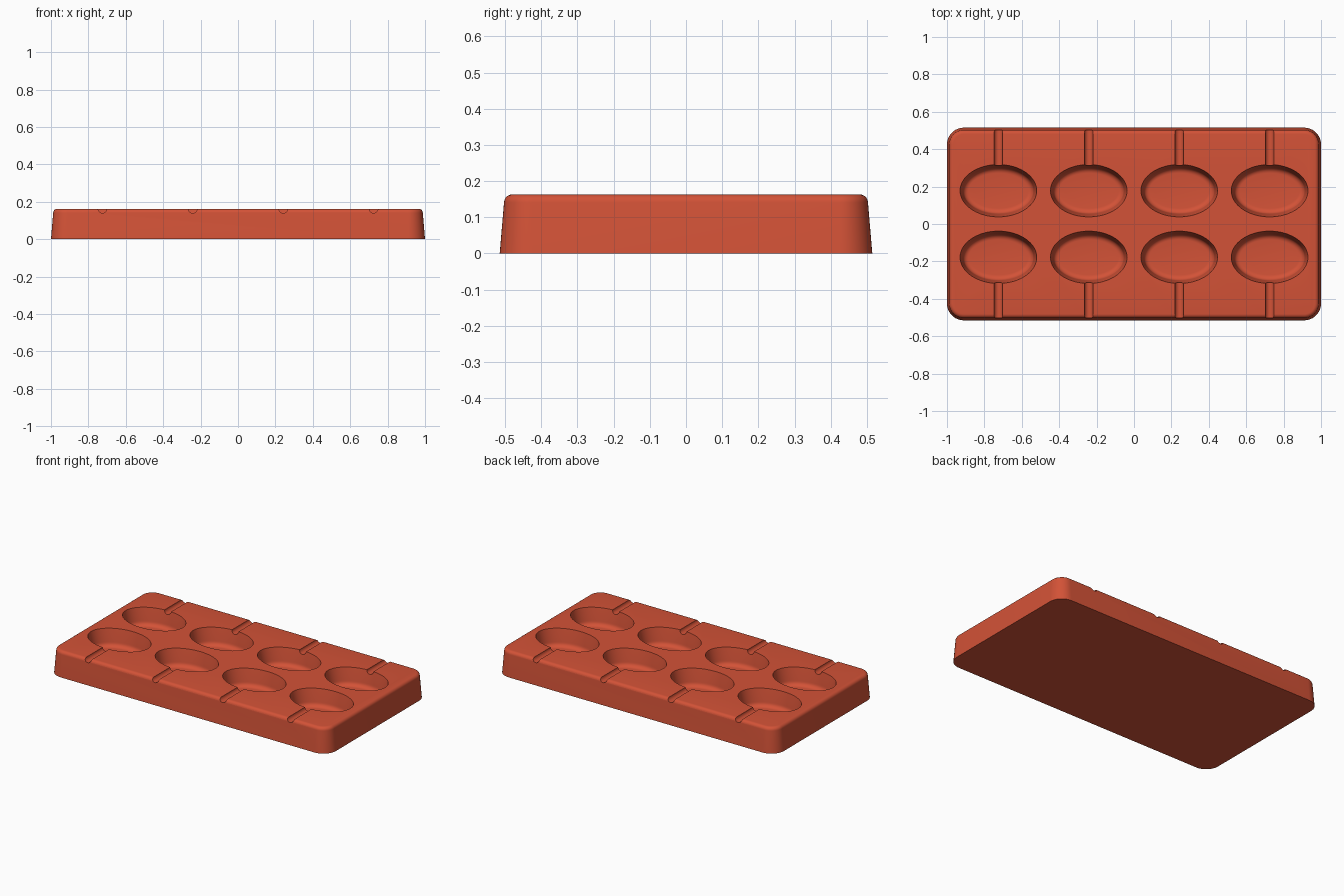
import bpy
import bmesh
from math import cos, sin, pi, radians

cube = bpy.data.objects.get("Cube")
if cube:
    bpy.data.objects.remove(cube, do_unlink=True)

HALF_X, HALF_Y, HEIGHT, CORNER = 1.0, 0.515, 0.163, 0.09

mat = bpy.data.materials.new("terracotta red silicone")
mat.use_nodes = True
color = (0.65, 0.085, 0.038, 1)
mat.diffuse_color = color
mat.node_tree.nodes["Principled BSDF"].inputs["Base Color"].default_value = color


def rounded_rect(inset, z, steps=12):
    """Outline of the tray at one height, pulled in by inset."""
    r = CORNER - inset
    points = []
    for k, (sx, sy) in enumerate([(1, 1), (-1, 1), (-1, -1), (1, -1)]):
        for i in range(steps + 1):
            a = (k + i / steps) * pi / 2
            points.append((sx * (HALF_X - CORNER) + r * cos(a),
                           sy * (HALF_Y - CORNER) + r * sin(a), z))
    return points


def ellipse(rx, ry, z, steps=64):
    return [(rx * cos(2 * pi * i / steps), ry * sin(2 * pi * i / steps), z)
            for i in range(steps)]


def loft(name, outlines, location=(0, 0, 0)):
    """Closed solid skinned through outlines from bottom to top."""
    bm = bmesh.new()
    rings = [[bm.verts.new(p) for p in outline] for outline in outlines]
    n = len(rings[0])
    for low, high in zip(rings, rings[1:]):
        for i in range(n):
            j = (i + 1) % n
            bm.faces.new((low[i], low[j], high[j], high[i]))
    bm.faces.new(rings[0][::-1])
    bm.faces.new(rings[-1])
    mesh = bpy.data.meshes.new(name)
    bm.to_mesh(mesh)
    bm.free()
    mesh.materials.append(mat)
    obj = bpy.data.objects.new(name, mesh)
    obj.location = location
    bpy.context.collection.objects.link(obj)
    return obj


# Tray body: slightly drafted sides and a rounded top edge
DRAFT, FILLET = 0.012, 0.022
levels = [(0, 0)]
for i in range(7):
    a = i / 6 * pi / 2
    levels.append((DRAFT + FILLET * (1 - cos(a)), HEIGHT - FILLET * (1 - sin(a))))
tray = loft("mould_tray", [rounded_rect(inset, z) for inset, z in levels])

# Oval cavity outlines: filleted floor, steep wall, open above the top
RX, RY, DEPTH, ROUND = 0.205, 0.14, 0.11, 0.03
cavity_levels = []
for i in range(7):
    a = i / 6 * pi / 2
    cavity_levels.append((0.016 + ROUND * (1 - sin(a)),
                          HEIGHT - DEPTH + ROUND * (1 - cos(a))))
cavity_levels += [(0, HEIGHT), (0, HEIGHT + 0.05)]
cavity_rings = [ellipse(RX - inset, RY - inset, z) for inset, z in cavity_levels]

# Cutters: eight cavities, each with a round stick channel to the long edge
cutters = []
for side in (-1, 1):
    for x in (-0.725, -0.242, 0.242, 0.725):
        cutters.append(loft("cavity_cutter", cavity_rings, (x, side * 0.178, 0)))
        bpy.ops.mesh.primitive_cylinder_add(
            vertices=32, radius=0.023, depth=0.4,
            location=(x, side * 0.4, HEIGHT), rotation=(pi / 2, 0, 0))
        channel = bpy.context.object
        channel.name = "stick_channel_cutter"
        channel.data.materials.append(mat)
        cutters.append(channel)

for cutter in cutters:
    cutter.hide_render = True
    mod = tray.modifiers.new("cut", 'BOOLEAN')
    mod.operation = 'DIFFERENCE'
    mod.solver = 'EXACT'
    mod.object = cutter

# Bake the cuts and drop the cutters
bpy.context.view_layer.update()
evaluated = tray.evaluated_get(bpy.context.evaluated_depsgraph_get())
final_mesh = bpy.data.meshes.new_from_object(evaluated)
tray.modifiers.clear()
tray.data = final_mesh
for cutter in cutters:
    bpy.data.objects.remove(cutter, do_unlink=True)

bpy.ops.object.select_all(action='DESELECT')
tray.select_set(True)
bpy.context.view_layer.objects.active = tray
bpy.ops.object.shade_smooth_by_angle(angle=radians(35))
